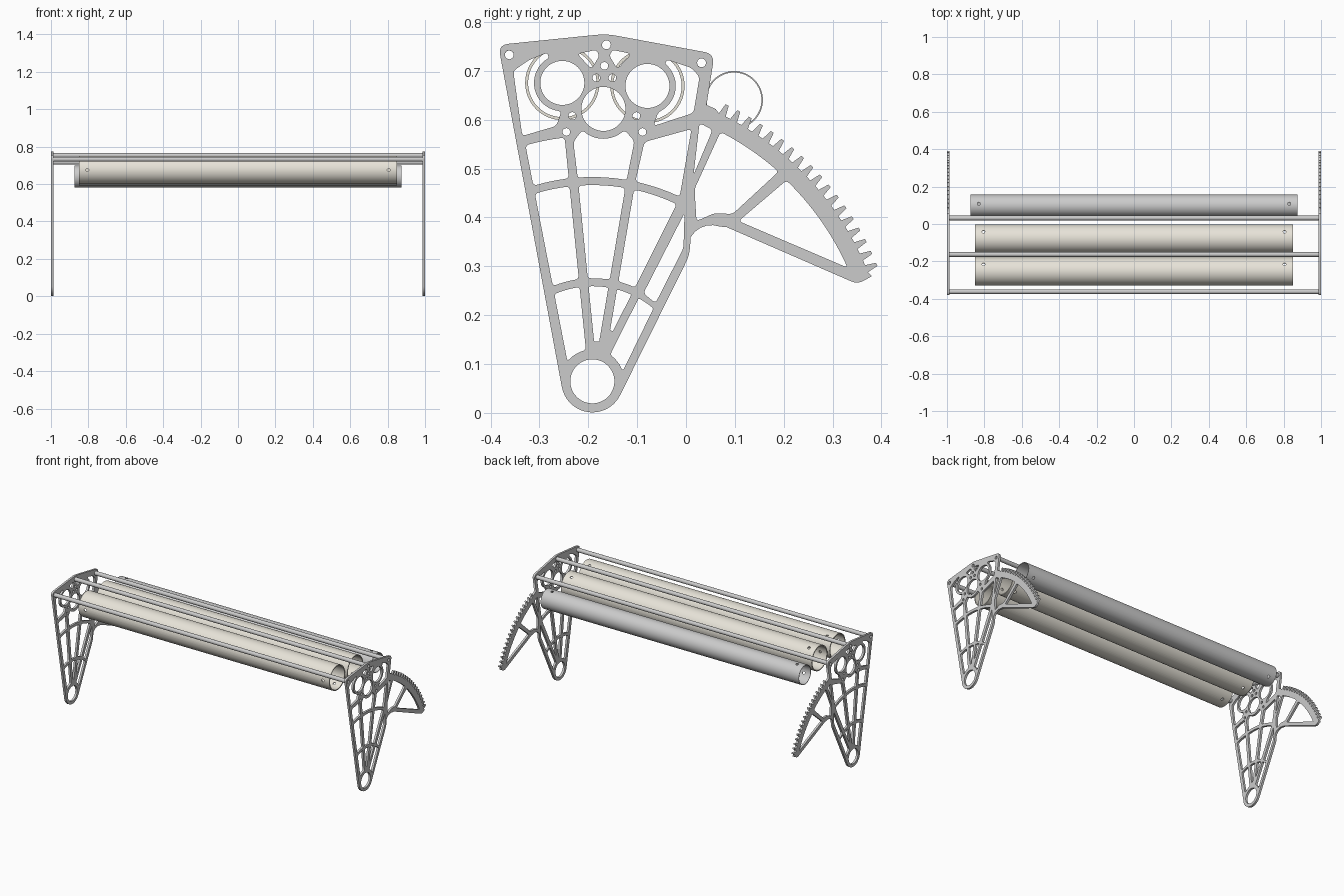
import bpy, bmesh
from math import sin, cos, pi, radians, degrees, atan2, sqrt
from mathutils import Vector, Matrix

if "Cube" in bpy.data.objects:
    bpy.data.objects.remove(bpy.data.objects["Cube"])

# Side plate is drafted on a grid: 488 steps per unit, v pointing down
S, OX, OY = 488, 686.5, 413.5
HUB, BEAR_F, BEAR_M, BEAR_LOW = (593, 382), (563, 84), (648, 87), (604, 110)


def arc(r, a0, a1, n=8, c=HUB):
    angles = [radians(a0 + (a1 - a0) * i / n) for i in range(n + 1)]
    return [(c[0] + r * cos(a), c[1] - r * sin(a)) for a in angles]


def mirror(pts):
    return [(1210 - x, y) for x, y in pts]


def rounded(pts, r, skip=0):
    """Fillet every corner whose neighbouring edges are longer than skip."""
    out, n = [], len(pts)
    for i in range(n):
        a, b, c = (Vector(pts[(i + k) % n]) for k in (-1, 0, 1))
        m = min((a - b).length, (c - b).length)
        if m < skip:
            out.append(tuple(b))
            continue
        d = min(r, m * 0.45)
        p, q = b + (a - b).normalized() * d, b + (c - b).normalized() * d
        for t in (i / 4 for i in range(5)):
            out.append(tuple(p * (1 - t) ** 2 + b * 2 * t * (1 - t) + q * t * t))
    return out


def angle_on(line, off, r):
    """Angle about the hub where a strut edge crosses radius r."""
    (x0, y0), (x1, y1) = line
    m = (x1 - x0) / (y1 - y0)
    k = x0 + off + m * (HUB[1] - y0) - HUB[0]
    h = (-m * k - sqrt(m * m * k * k - (1 + m * m) * (k * k - r * r))) / (1 + m * m)
    return degrees(atan2(-h, k + m * h))


def cell(l, r, r0, r1):
    """Opening between two struts and two arcs about the hub."""
    return (arc(r0, angle_on(l, 4.5, r0), angle_on(r, -4.5, r0), 3)
            + arc(r1, angle_on(r, -4.5, r1), angle_on(l, 4.5, r1), 4))


# Strut centre lines
LEFT = ((505, 60), (569, 390))
A = ((570, 140), (591, 350))
B = ((639, 138), (603, 350))
C = ((718, 133), (608, 352))
D = ((686, 253), (618, 392))

# Plate outline: top edge, toothed sector, lower strut, hub
outline = [(499, 46), (607, 35), (715, 55), (707, 106), (716, 110)]
pitch = 2.45
for i in range(18):
    mid = 64 - i * pitch
    outline += arc(296, mid + .3 * pitch, mid + .3 * pitch, 1)[:1]
    outline += arc(307, mid + .13 * pitch, mid - .13 * pitch, 1)
    outline += arc(296, mid - .3 * pitch, mid - .3 * pitch, 1)[:1]
outline += [(872, 277), (858, 285), (727, 228)]
outline += arc(24, 70, 150, 5, (712, 250)) + [(690, 256)]
outline += arc(31, -26, -169, 20)

# Web openings between the struts
cells = [cell(C, D, 32, 95), cell(LEFT, A, 204, 245)]
for l, r, r0 in ((LEFT, A, 32), (A, B, 40), (B, C, 54)):
    cells += [cell(l, r, r0, 95), cell(l, r, 103, 196)]
cells.append([(644, 294), (656, 304), (684, 249), (685, 214)])
cells.append([(700, 124), (713, 131), (694, 176)])
cells.append(arc(204, angle_on(A, 4.5, 204), angle_on(B, -4.5, 204)) + [(635, 142)]
             + arc(30, -45, -135, 6, BEAR_LOW) + [(574, 143)])
cells.append(arc(204, angle_on(B, 4.5, 204), 64.7, 4) + [(692, 130), (645, 143)])

# Openings of the toothed sector
cells.append(arc(280, 62.8, 48.4) + [(733, 215), (715, 214), (697, 222), (695, 190)])
cells.append(arc(279, 46, 24) + [(739, 222)])

# Openings around the bearings
cells.append([(523, 137), (514, 72), (530, 61), (548, 54)]
             + arc(28.5, 118, 268, 10, BEAR_F) + [(557, 127)])
cells.append([(654, 127)] + arc(28.5, -68, 52, 8, BEAR_M) + [(668, 61), (692, 69), (700, 78), (694, 114)])
top = [(578, 55), (597, 51), (600, 57), (592, 70)]
cells += [top, mirror(top)]

# Round holes: hub and bearings, rod ends, nodes
small = [(567, 133), (573, 117), (597, 79)]
RODS = [(510, 56), (607, 46), (702, 64)]
loops = [rounded(outline, 10, 15)] + [rounded(c, 4) for c in cells]
for centres, r, n in (((HUB, BEAR_F, BEAR_M, BEAR_LOW), 22, 48), (RODS, 4.4, 20),
                      (small + mirror(small) + [(605, 67)], 3.8, 20)):
    loops += [arc(r, 0, 360, n, c)[:-1] for c in centres]


def to_yz(x, y):
    return (x - OX) / S, (OY - y) / S


def link(name, data):
    ob = bpy.data.objects.new(name, data)
    bpy.context.collection.objects.link(ob)
    return ob


def smooth(ob):
    bpy.ops.object.select_all(action='DESELECT')
    bpy.context.view_layer.objects.active = ob
    ob.select_set(True)
    bpy.ops.object.shade_smooth_by_angle(angle=radians(30))


# Side plates: filled curve extruded to sheet, turned into the YZ plane
cu = bpy.data.curves.new("plate_profile", 'CURVE')
cu.dimensions, cu.fill_mode, cu.extrude = '2D', 'BOTH', 0.0065
for lp in loops:
    sp = cu.splines.new('POLY')
    sp.points.add(len(lp) - 1)
    for p, co in zip(sp.points, lp):
        p.co = (*to_yz(*co), 0, 1)
    sp.use_cyclic_u = True
tmp = link("plate_profile", cu)
bpy.context.view_layer.update()
plate = bpy.data.meshes.new_from_object(tmp.evaluated_get(bpy.context.evaluated_depsgraph_get()))
bpy.data.objects.remove(tmp)
for name, side in (("left_side_plate", -1), ("right_side_plate", 1)):
    ob = link(name, plate.copy())
    ob.rotation_euler = (pi / 2, 0, pi / 2)
    ob.location.x = side * 0.9935


# Hollow tube along X
def tube(name, y, z, r, wall, half, n=64):
    bm = bmesh.new()
    rings = [[bm.verts.new((x, q * cos(2 * pi * i / n), q * sin(2 * pi * i / n))) for i in range(n)]
             for x, q in ((-half, r), (half, r), (half, r - wall), (-half, r - wall))]
    for k in range(4):
        a, b = rings[k], rings[(k + 1) % 4]
        for i in range(n):
            bm.faces.new((a[i], a[(i + 1) % n], b[(i + 1) % n], b[i]))
    bmesh.ops.recalc_face_normals(bm, faces=bm.faces)
    me = bpy.data.meshes.new(name)
    bm.to_mesh(me)
    ob = link(name, me)
    ob.location = (0, y, z)
    return ob


# Three pin holes around each tube end
def drill(ob, r, x, start):
    bm = bmesh.new()
    for sx in (-x, x):
        for k in range(3):
            m = (Matrix.Translation((sx, 0, 0)) @ Matrix.Rotation(radians(start + 120 * k - 90), 4, 'X')
                 @ Matrix.Translation((0, 0, r)))
            bmesh.ops.create_cone(bm, cap_ends=True, segments=20, radius1=0.008, radius2=0.008,
                                  depth=r, matrix=m)
    me = bpy.data.meshes.new("pin_cutter")
    bm.to_mesh(me)
    cut = link("pin_cutter", me)
    cut.location = ob.location
    cut.hide_render = True
    mod = ob.modifiers.new("pin_holes", 'BOOLEAN')
    mod.operation, mod.object, mod.solver = 'DIFFERENCE', cut, 'EXACT'
    bpy.context.view_layer.objects.active = ob
    bpy.ops.object.modifier_apply(modifier=mod.name)
    bpy.data.objects.remove(cut)


cream = bpy.data.materials.new("cream")
cream.diffuse_color = (0.80, 0.77, 0.69, 1)
cream.use_nodes = True
cream.node_tree.nodes["Principled BSDF"].inputs["Base Color"].default_value = cream.diffuse_color

# Two cream rollers and the thinner grey rear roller
for name, centre, r, wall, half, start in (
        ("front_roller_tube", BEAR_F, 0.076, 0.006, 0.85, 60),
        ("middle_roller_tube", BEAR_M, 0.076, 0.006, 0.85, 60),
        ("rear_roller_tube", (734.5, 101), 0.059, 0.003, 0.875, 80)):
    t = tube(name, *to_yz(*centre), r, wall, half)
    drill(t, r, half - 0.045, start)
    if r > 0.07:
        t.data.materials.clear()
        t.data.materials.append(cream)
    smooth(t)

# Tie rods between the plates
for name, centre in zip(("front_tie_rod", "middle_tie_rod", "rear_tie_rod"), RODS):
    smooth(tube(name, *to_yz(*centre), 0.0125, 0.0035, 0.988, 24))
